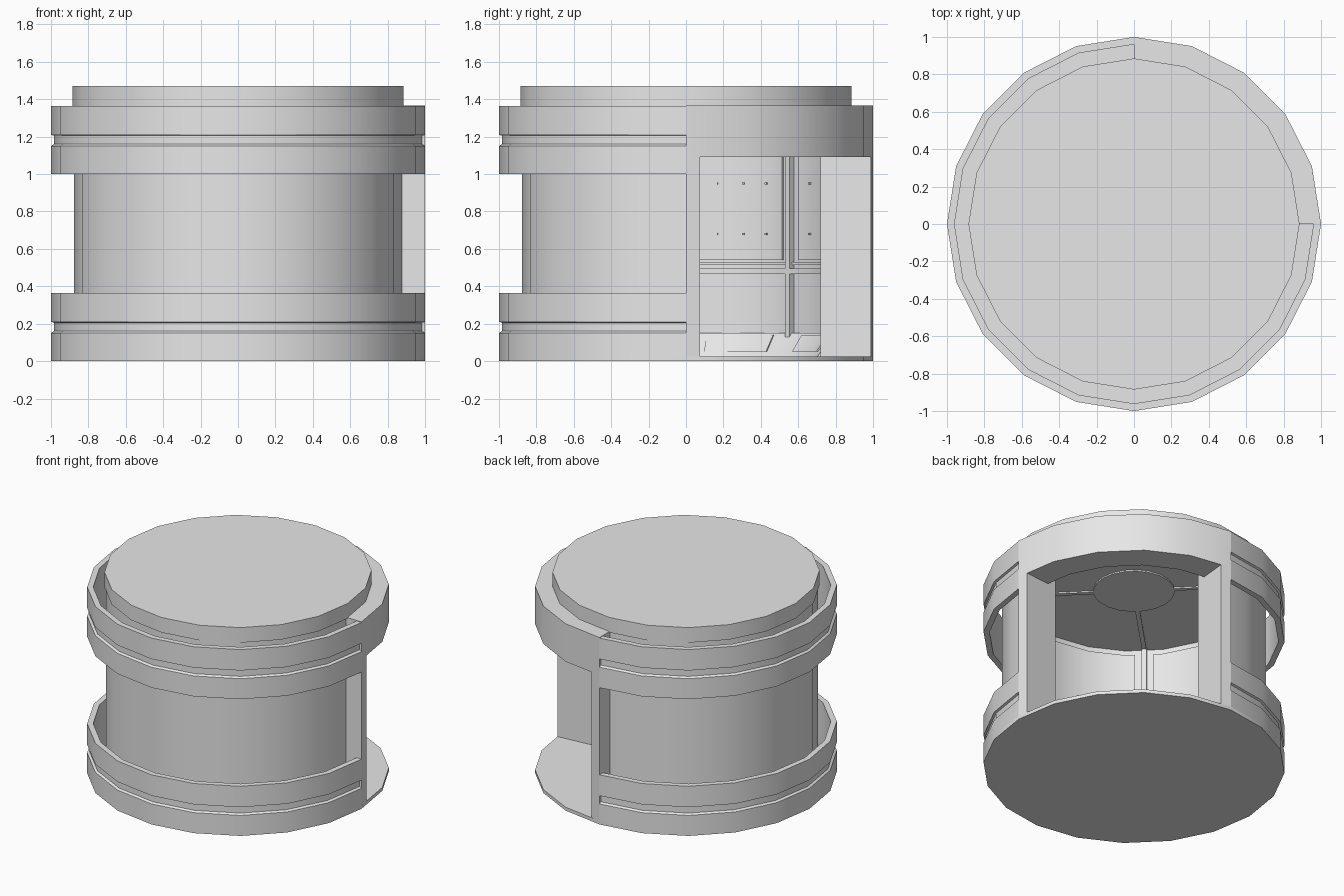
import bpy, bmesh, math
from mathutils import Matrix, Vector

old = bpy.data.objects.get("Cube")
if old:
    bpy.data.objects.remove(old, do_unlink=True)

GREY = (0.8, 0.8, 0.8, 1.0)
mat = bpy.data.materials.new("plain grey")
mat.use_nodes = True
mat.diffuse_color = GREY
mat.node_tree.nodes["Principled BSDF"].inputs["Base Color"].default_value = GREY

STEP = 18  # twenty-sided rounds


def finish(name, bm):
    bmesh.ops.remove_doubles(bm, verts=bm.verts, dist=1e-5)
    bmesh.ops.recalc_face_normals(bm, faces=bm.faces)
    mesh = bpy.data.meshes.new(name)
    bm.to_mesh(mesh)
    bm.free()
    mesh.materials.append(mat)
    ob = bpy.data.objects.new(name, mesh)
    bpy.context.collection.objects.link(ob)
    bpy.ops.object.select_all(action='DESELECT')
    ob.select_set(True)
    bpy.context.view_layer.objects.active = ob
    bpy.ops.object.shade_smooth_by_angle(angle=math.radians(30))
    return ob


def sweep(name, profile, a0, a1):
    """Turn a closed (radius, z) profile from angle a0 to a1 along the faceted round."""
    angles = [a0] + [a for a in range(0, 361, STEP) if a0 < a < a1] + [a1]
    bm = bmesh.new()
    loops = []
    for a in angles:
        # points between corners stay on the flat facet
        k = math.cos(math.radians(STEP / 2)) / math.cos(math.radians(a % STEP - STEP / 2))
        t = math.radians(a)
        loops.append([bm.verts.new((r * k * math.cos(t), r * k * math.sin(t), z))
                      for r, z in profile])
    n = len(profile)
    for p, q in zip(loops, loops[1:]):
        for i in range(n):
            j = (i + 1) % n
            bm.faces.new((p[i], p[j], q[j], q[i]))
    if a1 - a0 < 360:
        bm.faces.new(loops[0])
        bm.faces.new(loops[-1])
    return finish(name, bm)


def band(name, r0, r1, z0, z1, a0=0, a1=360):
    return sweep(name, [(r0, z0), (r1, z0), (r1, z1), (r0, z1)], a0, a1)


def disc(name, r, z0, z1):
    bm = bmesh.new()
    bmesh.ops.create_cone(bm, cap_ends=True, segments=20, radius1=r, radius2=r, depth=z1 - z0,
                          matrix=Matrix.Translation((0, 0, (z0 + z1) / 2)))
    # put a corner on each axis
    corner = min(bm.verts, key=lambda v: abs(math.atan2(v.co.y, v.co.x)))
    turn = -math.atan2(corner.co.y, corner.co.x)
    bmesh.ops.rotate(bm, verts=bm.verts, matrix=Matrix.Rotation(turn, 3, 'Z'))
    return finish(name, bm)


def radial_box(name, angle, r0, r1, width, z0, z1):
    bm = bmesh.new()
    place = (Matrix.Rotation(math.radians(angle), 4, 'Z')
             @ Matrix.Translation(((r0 + r1) / 2, 0, (z0 + z1) / 2))
             @ Matrix.Diagonal((r1 - r0, width, z1 - z0, 1)))
    bmesh.ops.create_cube(bm, size=1, matrix=place)
    return finish(name, bm)


# Base, main drum and lid
disc("base_plate", 1.0, 0, 0.025)
band("drum_wall", 0.81, 0.876, 0.02, 1.36, 90, 360)
disc("lid", 0.885, 1.36, 1.47)

# Open outer rings with a groove
for name, z in (("lower_ring", 0.0), ("upper_ring", 1.0)):
    sweep(name, [(0.96, z), (1, z), (1, z + 0.15), (0.985, z + 0.16), (0.985, z + 0.205),
                 (1, z + 0.21), (1, z + 0.363), (0.96, z + 0.363)], 90, 360)

# Doorway: lintel and two jambs mirrored across the diagonal
band("door_lintel", 0.80, 1.0, 1.09, 1.367, 0, 90)
plan = [(0, 0.72), (0, 1), (0.075, 0.988), (0.05, 0.72)]
for name, flip in (("back_jamb", False), ("left_jamb", True)):
    bm = bmesh.new()
    pts = [(y, x) if flip else (x, y) for x, y in plan]
    face = bm.faces.new([bm.verts.new((x, y, 0.0)) for x, y in pts])
    ext = bmesh.ops.extrude_face_region(bm, geom=[face])
    bmesh.ops.translate(bm, vec=Vector((0, 0, 1.365)),
                        verts=[g for g in ext["geom"] if isinstance(g, bmesh.types.BMVert)])
    finish(name, bm)

# Interior ledge, trim and sloped skirting
band("wall_ledge", 0.775, 0.815, 0.465, 0.495, 90, 360)
band("wall_trim", 0.795, 0.815, 0.515, 0.53, 90, 360)
sweep("skirting", [(0.70, 0.02), (0.82, 0.02), (0.82, 0.15), (0.79, 0.15)], 90, 360)

# Pillars, ceiling spokes and hub
disc("ceiling_hub", 0.27, 1.35, 1.365)
for a in (135, 225, 315):
    radial_box("pillar", a, 0.765, 0.81, 0.035, 0.13, 1.362)
    radial_box("ceiling_spoke", a, 0.25, 0.80, 0.03, 1.35, 1.365)

# Wall panels between the pillars
for a0, a1 in ((97, 130.5), (139.5, 220.5), (229.5, 310.5), (319.5, 353)):
    band("wall_panel", 0.798, 0.815, 0.54, 1.32, a0, a1)

# Skirting plates and panel bolts in every eighth of the wall
for s in range(90, 360, 45):
    sweep("skirting_plate", [(0.711, 0.05), (0.72, 0.05), (0.785, 0.14), (0.776, 0.14)],
          s + 8, s + 37)
    for a in (s + 12, s + 22, s + 33):
        for z in (0.68, 0.95):
            radial_box("panel_bolt", a, 0.782, 0.80, 0.012, z - 0.006, z + 0.006)
